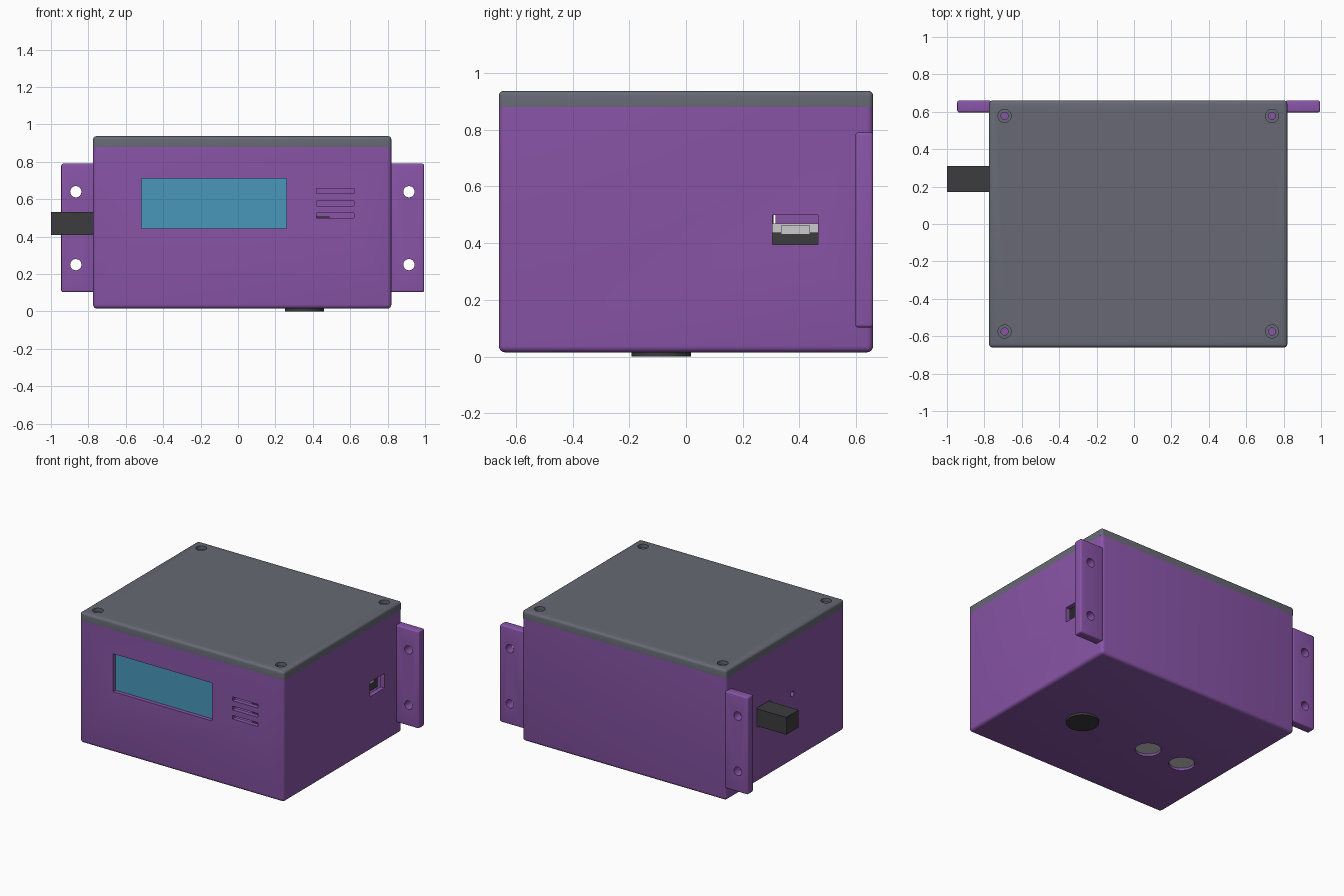
import bpy, bmesh
from mathutils import Vector, Matrix

cube = bpy.data.objects.get("Cube")
if cube:
    bpy.data.objects.remove(cube, do_unlink=True)


def material(name, r, g, b):
    m = bpy.data.materials.new(name)
    m.use_nodes = True
    m.diffuse_color = (r, g, b, 1)
    m.node_tree.nodes["Principled BSDF"].inputs["Base Color"].default_value = (r, g, b, 1)
    return m


PURPLE = material("purple plastic", 0.25, 0.09, 0.39)
GREY = material("slate grey", 0.135, 0.141, 0.175)
TEAL = material("screen teal", 0.065, 0.31, 0.50)
DARK = material("charcoal", 0.045, 0.045, 0.05)
SILVER = material("silver", 0.6, 0.6, 0.6)


def finish(name, bm, mat):
    mesh = bpy.data.meshes.new(name)
    bm.to_mesh(mesh)
    bm.free()
    ob = bpy.data.objects.new(name, mesh)
    bpy.context.collection.objects.link(ob)
    if mat:
        mesh.materials.append(mat)
    return ob


def box(name, lo, hi, mat=None, bevel=0, keep=None):
    """Box between two corners; edges passing the keep test are rounded."""
    lo, hi = Vector(lo), Vector(hi)
    bm = bmesh.new()
    bmesh.ops.create_cube(bm, size=1)
    for v in bm.verts:
        v.co = (lo + hi) / 2 + v.co * (hi - lo)
    if bevel:
        edges = [e for e in bm.edges if keep is None or keep(*[v.co for v in e.verts])]
        bmesh.ops.bevel(bm, geom=edges, offset=bevel, segments=4, profile=0.5, affect='EDGES')
    return finish(name, bm, mat)


def rod(name, centre, radius, length, axis='Z', mat=None):
    bm = bmesh.new()
    turn = Vector((0, 0, 1)).rotation_difference(
        Vector((axis == 'X', axis == 'Y', axis == 'Z'))).to_matrix().to_4x4()
    bmesh.ops.create_cone(bm, cap_ends=True, segments=40, radius1=radius, radius2=radius,
                          depth=length, matrix=Matrix.Translation(centre) @ turn)
    return finish(name, bm, mat)


def cut(ob, cutters):
    """Subtract each cutter, then remove it."""
    bpy.context.view_layer.objects.active = ob
    for c in cutters:
        mod = ob.modifiers.new("cut", 'BOOLEAN')
        mod.operation, mod.solver, mod.object = 'DIFFERENCE', 'EXACT', c
        bpy.ops.object.modifier_apply(modifier=mod.name)
        bpy.data.objects.remove(c, do_unlink=True)


def smooth(ob):
    bpy.ops.object.select_all(action='DESELECT')
    ob.select_set(True)
    bpy.context.view_layer.objects.active = ob
    bpy.ops.object.shade_smooth_by_angle()


X0, X1, Y, SEAM, TOP = -0.775, 0.82, 0.66, 0.88, 0.937
WALL = 0.032

# Hollow case with rounded sides and bottom
case = box("case", (X0, -Y, 0.015), (X1, Y, SEAM), PURPLE, 0.022,
           lambda a, b: min(a.z, b.z) < 0.5)
cutters = [box("cavity", (X0 + WALL, -Y + WALL, 0.015 + WALL), (X1 - WALL, Y - WALL, 1)),
           box("screen_opening", (-0.515, -0.8, 0.443), (0.26, -0.6, 0.711)),
           box("socket_opening", (0.7, 0.305, 0.396), (0.9, 0.465, 0.5)),
           box("plug_opening", (-0.9, 0.16, 0.4), (-0.7, 0.316, 0.54)),
           rod("button_hole", (X0, -0.08, 0.49), 0.018, 0.2, 'X')]
for z in (0.5, 0.565, 0.63):
    cutters.append(box("vent", (0.42, -0.8, z), (0.62, -0.6, z + 0.026)))
for x in (-0.48, -0.2):
    cutters.append(rod("sensor_hole", (x, -0.1, 0), 0.083, 0.2))
cut(case, cutters)

# Lid with counterbored screw holes over the corner posts
lid = box("lid", (X0, -Y, SEAM), (X1, Y, TOP), GREY, 0.018,
          lambda a, b: max(a.z, b.z) > 0.9)
cutters = []
for x in (-0.692, 0.738):
    for y in (-0.575, 0.578):
        cutters += [rod("counterbore", (x, y, TOP), 0.035, 0.05),
                    rod("screw_hole", (x, y, TOP), 0.019, 0.2)]
        rod("corner_post", (x, y, 0.46), 0.05, 0.838, 'Z', PURPLE)
cut(lid, cutters)

# Wall mounting flanges
for side, x0, x1, hole in (("right", -0.945, X0 + 0.01, -0.867), ("left", X1 - 0.01, 0.995, 0.914)):
    flange = box(side + "_mounting_flange", (x0, 0.597, 0.103), (x1, Y, 0.79), PURPLE, 0.01)
    cut(flange, [rod("mount_hole", (hole, 0.63, z), 0.03, 0.3, 'Y') for z in (0.25, 0.64)])
    smooth(flange)

# Screen behind its opening
box("screen", (-0.54, -Y + 0.028, 0.42), (0.285, -Y + 0.06, 0.735), TEAL)

# Power plug on the right side
box("plug", (-1, 0.17, 0.41), (-0.6, 0.309, 0.532), DARK)

# Socket seen through the left opening
box("socket_board", (0.5, 0.27, 0.37), (0.74, 0.5, 0.438), DARK)
box("socket_shell", (0.6, 0.27, 0.438), (0.73, 0.5, 0.47), SILVER)
box("socket_mouth", (0.7, 0.335, 0.431), (0.755, 0.438, 0.463), SILVER)

# Internal module behind the vents
box("inner_module", (0.25, -0.2, 0.04), (0.49, 0.02, 0.507), DARK)

# Underside: round detector and twin sensors
smooth(rod("detector", (0.355, -0.087, 0.03), 0.105, 0.06, 'Z', DARK))
for side, x in (("right", -0.48), ("left", -0.2)):
    smooth(rod(side + "_sensor", (x, -0.1, 0.115), 0.081, 0.17, 'Z', SILVER))

smooth(case)
smooth(lid)
